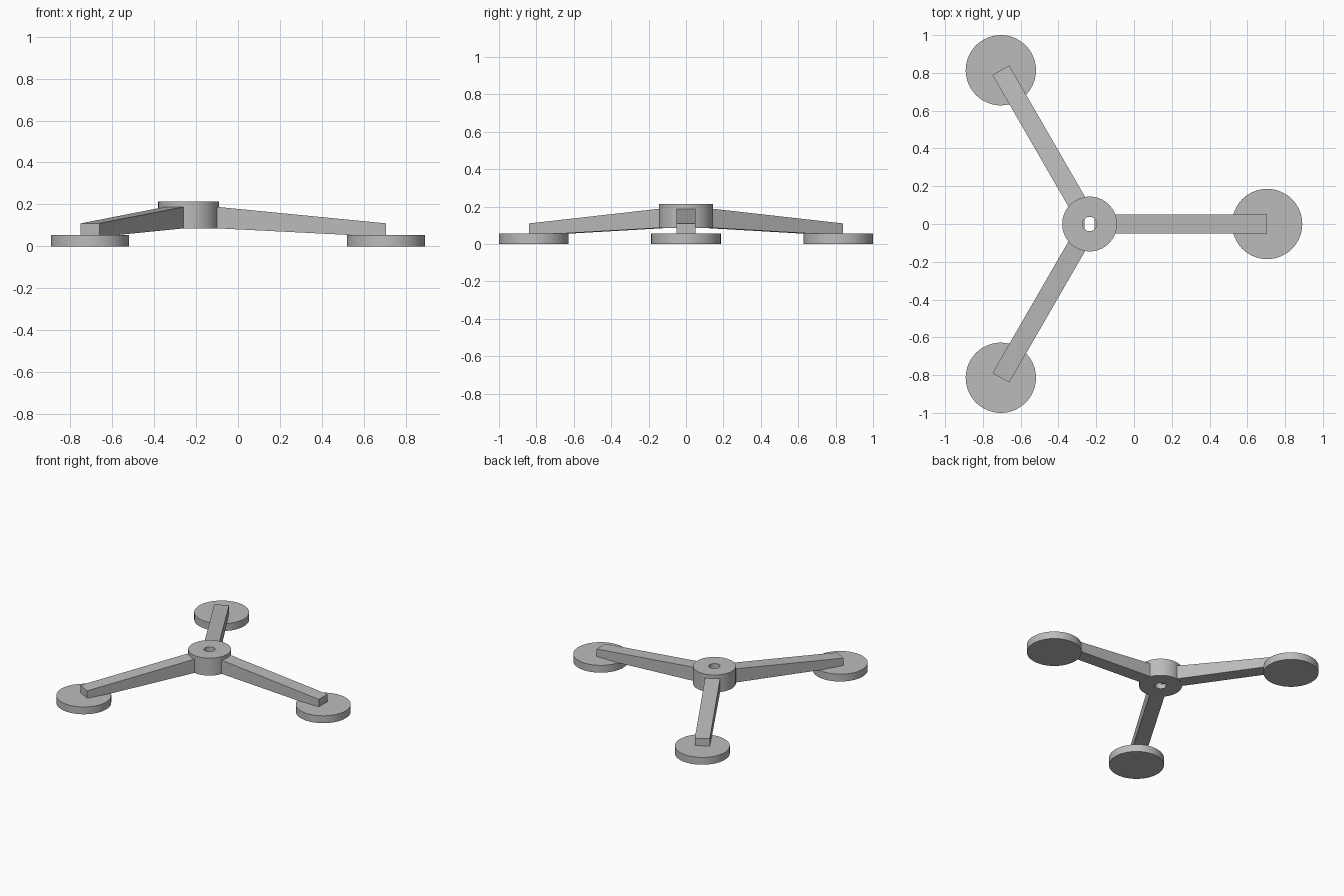
import bpy
import bmesh
from math import cos, sin, tau
from mathutils import Matrix, Vector

cube = bpy.data.objects.get("Cube")
if cube:
    bpy.data.objects.remove(cube, do_unlink=True)

HUB = Vector((-0.235, 0, 0))
REACH = 0.94          # hub centre to pad centre
SEGMENTS = 64

grey = bpy.data.materials.new("plain grey")
grey.use_nodes = True
colour = (0.5, 0.5, 0.5, 1)
grey.diffuse_color = colour
grey.node_tree.nodes["Principled BSDF"].inputs["Base Color"].default_value = colour


def finish(name, bm, matrix):
    bmesh.ops.recalc_face_normals(bm, faces=bm.faces)
    mesh = bpy.data.meshes.new(name)
    bm.to_mesh(mesh)
    bm.free()
    mesh.materials.append(grey)
    obj = bpy.data.objects.new(name, mesh)
    obj.matrix_world = matrix
    bpy.context.collection.objects.link(obj)
    bpy.ops.object.select_all(action="DESELECT")
    obj.select_set(True)
    bpy.context.view_layer.objects.active = obj
    bpy.ops.object.shade_smooth_by_angle()
    return obj


def make_hub():
    # Closed ring profile: radius, height, sideways limit (flats inside the bore)
    outer, bore, flat = 0.145, 0.038, 0.027
    profile = [(outer, 0.085, 1), (outer, 0.215, 1), (bore, 0.215, 1),
               (bore, 0.18, 1), (bore, 0.18, flat), (bore, 0.12, flat),
               (bore, 0.12, 1), (bore, 0.085, 1)]
    bm = bmesh.new()
    rings = []
    for r, z, limit in profile:
        ring = []
        for i in range(SEGMENTS):
            a = tau * i / SEGMENTS
            x = max(-limit, min(limit, r * cos(a)))
            ring.append(bm.verts.new((x, r * sin(a), z)))
        rings.append(ring)
    for k, ring in enumerate(rings):
        following = rings[(k + 1) % len(rings)]
        for i in range(SEGMENTS):
            j = (i + 1) % SEGMENTS
            bm.faces.new((ring[i], ring[j], following[j], following[i]))
    bmesh.ops.remove_doubles(bm, verts=bm.verts, dist=0.00001)
    finish("hub", bm, Matrix.Translation(HUB))


def make_arm(name, matrix):
    # Tapered side profile, extruded across the arm's width
    side = [(0.12, 0.087), (REACH, 0.046), (REACH, 0.11), (0.12, 0.19)]
    half = 0.051
    bm = bmesh.new()
    face = bm.faces.new([bm.verts.new((x, -half, z)) for x, z in side])
    grown = bmesh.ops.extrude_face_region(bm, geom=[face])["geom"]
    verts = [v for v in grown if isinstance(v, bmesh.types.BMVert)]
    bmesh.ops.translate(bm, verts=verts, vec=(0, 2 * half, 0))
    finish(name, bm, matrix)


def make_pad(name, matrix):
    radius, height = 0.186, 0.055
    bm = bmesh.new()
    bmesh.ops.create_cone(bm, cap_ends=True, segments=SEGMENTS, radius1=radius,
                          radius2=radius, depth=height,
                          matrix=Matrix.Translation((REACH, 0, height / 2)))
    finish(name, bm, matrix)


# Central hub, then three arms with foot pads around it
make_hub()
for i, place in enumerate(("left", "back_right", "front_right")):
    turn = Matrix.Translation(HUB) @ Matrix.Rotation(tau * i / 3, 4, "Z")
    make_arm(place + "_arm", turn)
    make_pad(place + "_foot_pad", turn)
